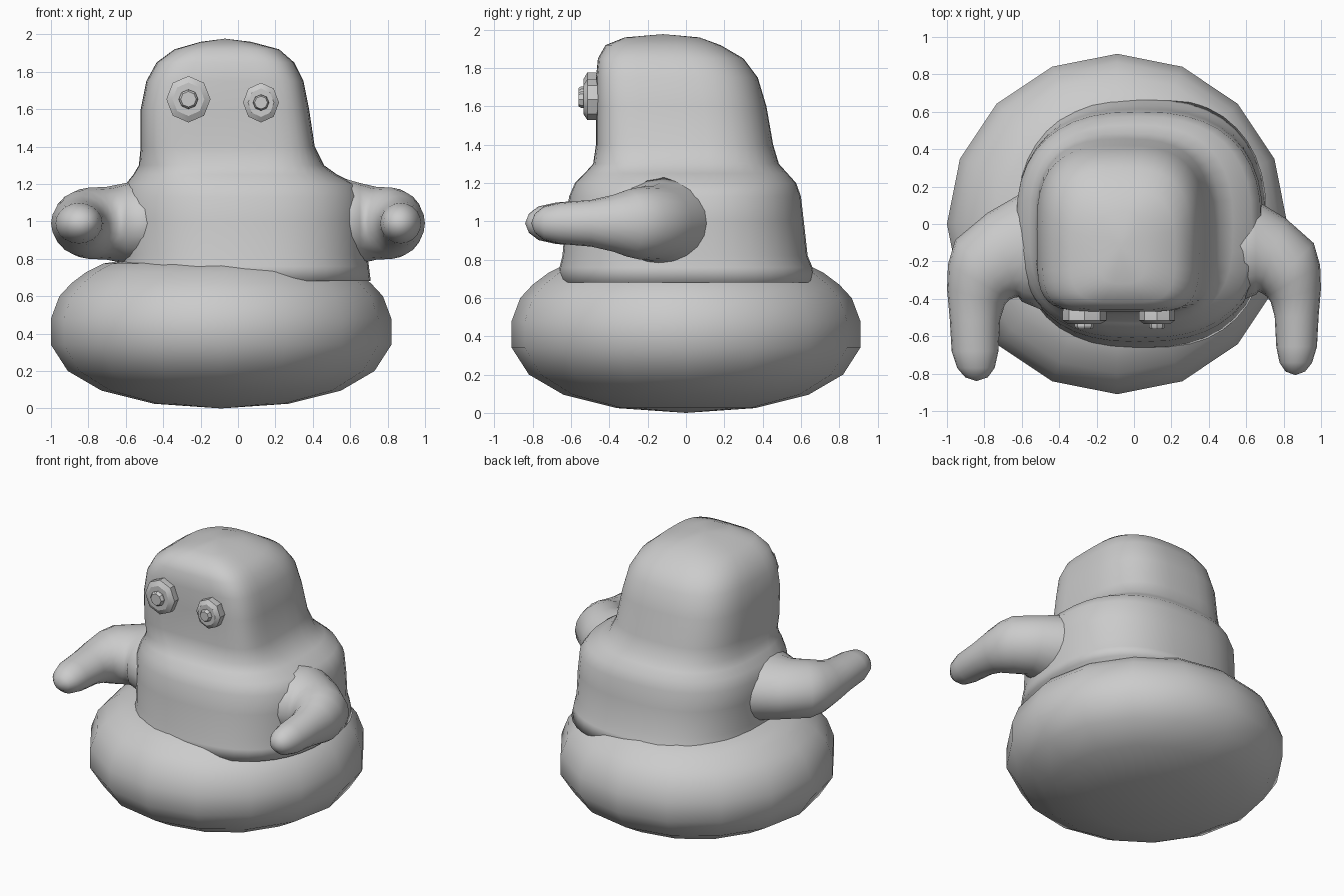
import bpy, bmesh
from math import sin, cos, tau, radians

if "Cube" in bpy.data.objects:
    bpy.data.objects.remove(bpy.data.objects["Cube"])


def make_object(name, rings, start=None, end=None, angle=None):
    """Skin a list of point rings, closing each end to a tip point or an n-gon."""
    bm = bmesh.new()
    loops = [[bm.verts.new(p) for p in ring] for ring in rings]
    n = len(loops[0])
    for a, b in zip(loops, loops[1:]):
        for i in range(n):
            j = (i + 1) % n
            bm.faces.new((a[i], a[j], b[j], b[i]))
    for loop, tip in ((loops[0], start), (loops[-1], end)):
        if tip is None:
            bm.faces.new(loop)
        else:
            t = bm.verts.new(tip)
            for i in range(n):
                bm.faces.new((loop[i], loop[(i + 1) % n], t))
    bmesh.ops.recalc_face_normals(bm, faces=bm.faces)
    me = bpy.data.meshes.new(name)
    bm.to_mesh(me)
    bm.free()
    ob = bpy.data.objects.new(name, me)
    bpy.context.collection.objects.link(ob)
    bpy.ops.object.select_all(action='DESELECT')
    ob.select_set(True)
    bpy.context.view_layer.objects.active = ob
    if angle:
        bpy.ops.object.shade_smooth_by_angle(angle=radians(angle))
    else:
        bpy.ops.object.shade_smooth()
    return ob


def spow(v, e):
    return abs(v) ** e * (1 if v >= 0 else -1)


def body_ring(z, xl, xr, yf, yb, nf, nb, seg=40):
    """Rounded-box ring with its own corner sharpness at front and back."""
    cx, rx, cy, ry = (xl + xr) / 2, (xr - xl) / 2, (yf + yb) / 2, (yb - yf) / 2
    pts = []
    for i in range(seg):
        c, s = cos(tau * i / seg), sin(tau * i / seg)
        e = 2 / (nb if s >= 0 else nf)
        pts.append((cx + rx * spow(c, e), cy + ry * spow(s, e), z))
    return pts


# Wide 16-sided cushion base
BX = -0.09
base_profile = [(.36, .025), (.64, .095), (.82, .2), (.91, .34), (.91, .48),
                (.865, .6), (.80, .67), (.72, .73), (.63, .775), (.45, .80)]
make_object("base",
            [[(BX + r * cos(tau * i / 16), r * sin(tau * i / 16), z)
              for i in range(16)] for r, z in base_profile],
            start=(BX, 0, 0))

# Torso flowing into the flat-faced head
torso_head = [
    (.68, -.64, .71, -.67, .68, 2.5, 2.5),
    (.76, -.63, .70, -.66, .66, 2.5, 2.5),
    (.82, -.62, .69, -.645, .635, 2.5, 2.5),
    (1.0, -.63, .69, -.63, .615, 2.5, 2.5),
    (1.13, -.63, .68, -.61, .60, 2.5, 2.5),
    (1.20, -.60, .63, -.58, .575, 2.6, 2.5),
    (1.25, -.56, .53, -.53, .53, 3.0, 2.6),
    (1.30, -.53, .46, -.485, .485, 3.8, 2.7),
    (1.40, -.52, .41, -.47, .455, 5, 2.8),
    (1.60, -.52, .38, -.47, .42, 5, 2.8),
    (1.75, -.49, .35, -.47, .375, 5, 2.8),
    (1.85, -.435, .30, -.46, .30, 4.5, 2.8),
    (1.92, -.34, .22, -.42, .18, 4, 2.7),
    (1.96, -.20, .07, -.32, .07, 3, 2.5)]
make_object("torso_and_head", [body_ring(*r) for r in torso_head],
            end=(-.07, -.12, 1.977))

# Bent arms: outward offset, y, heading, half width, half height
arm_path = [(.42, -.11, 0, .38, .26), (.60, -.125, 0, .29, .215),
            (.70, -.165, 20, .24, .195), (.80, -.24, 45, .22, .19),
            (.83, -.31, 60, .19, .175), (.845, -.39, 75, .16, .148),
            (.85, -.51, 90, .135, .122), (.85, -.68, 90, .125, .108),
            (.845, -.77, 90, .10, .088), (.842, -.82, 90, .06, .05)]


def make_arm(name, side, k, tip_shift):
    rings = []
    for u, y, deg, w, h in arm_path:
        a = radians(deg)
        ring = []
        for i in range(20):
            t = tau * i / 20
            d = w * cos(t)
            out = u + d * sin(a)
            ring.append((side * (1 - (1 - out) * k),
                         y + tip_shift * max(0, -y - .2) + d * cos(a) * k,
                         .99 + h * sin(t)))
        rings.append(ring)
    tip = (side * (1 - .158 * k), -.84 + tip_shift * .64, .99)
    make_object(name, rings, end=tip)


make_arm("left_arm", -1, 1.0, 0)
make_arm("right_arm", 1, .87, .05)


# Octagonal eyes with raised pupils
def make_disc(name, x, z, y, rx, rz, profile):
    rings = [[(x + rx * f * sin(tau * i / 8), y - d, z + rz * f * cos(tau * i / 8))
              for i in range(8)] for f, d in profile]
    make_object(name, rings, angle=30)


for side, x, z, rx, rz, p in (("left", -.265, 1.653, .118, .124, .052),
                              ("right", .123, 1.635, .096, .106, .043)):
    make_disc(side + "_eye", x, z, -.44, rx, rz,
              [(.95, 0), (1, .04), (1, .075), (.72, .095)])
    make_disc(side + "_pupil", x, z, -.52, p, p,
              [(1, 0), (1, .028), (.8, .042)])
